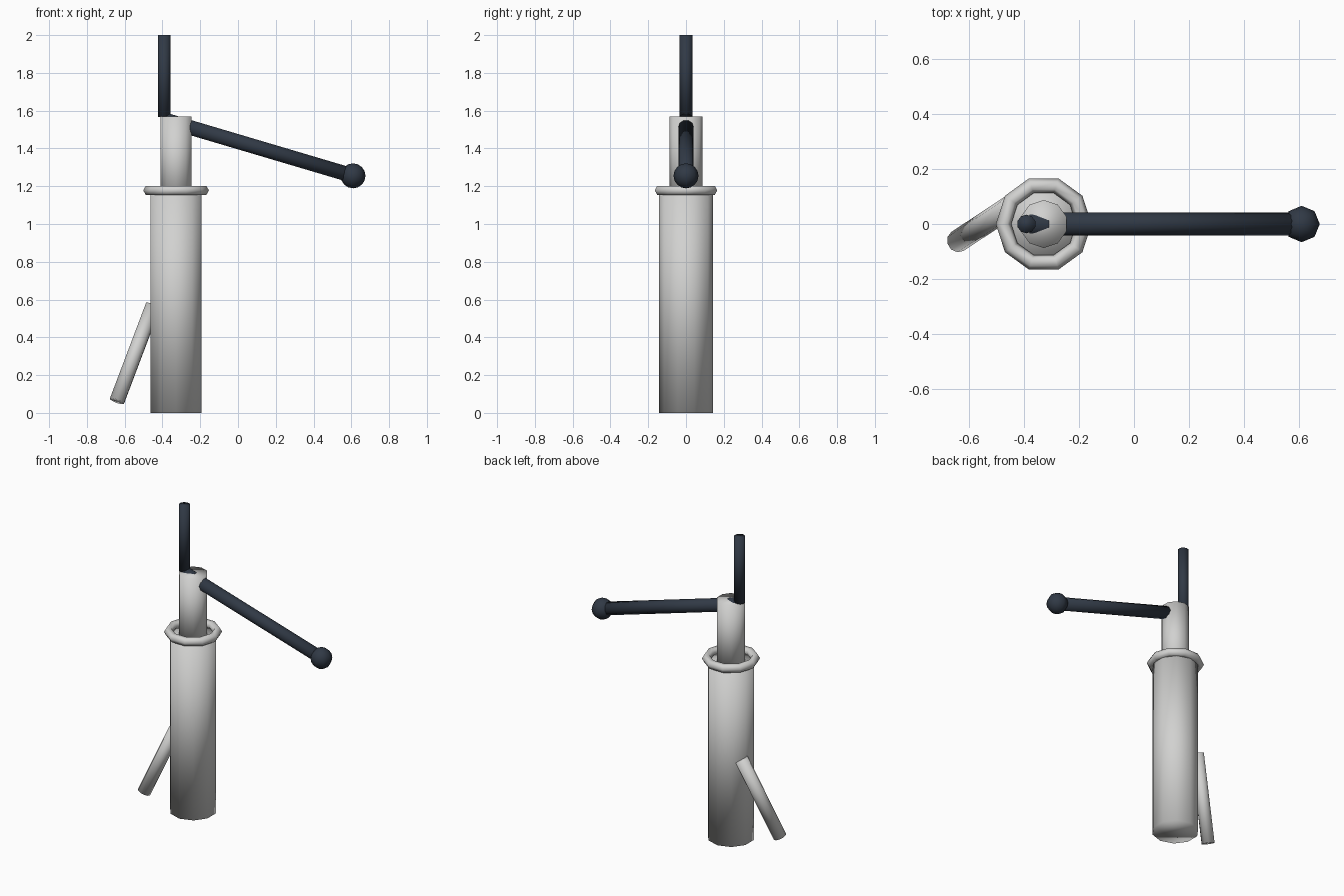
import bpy
from mathutils import Vector

cube = bpy.data.objects.get("Cube")
if cube:
    bpy.data.objects.remove(cube, do_unlink=True)


def make_material(name, colour):
    mat = bpy.data.materials.new(name)
    mat.use_nodes = True
    mat.diffuse_color = (*colour, 1)
    mat.node_tree.nodes["Principled BSDF"].inputs["Base Color"].default_value = (*colour, 1)
    return mat


light = make_material("light grey", (0.64, 0.64, 0.63))
dark = make_material("dark slate", (0.03, 0.041, 0.06))


def finish(name, mat):
    obj = bpy.context.object
    obj.name = name
    obj.data.materials.append(mat)
    bpy.ops.object.shade_smooth()
    return obj


def tube(name, start, end, radius, mat):
    """Ten-sided closed cylinder between two points."""
    start, end = Vector(start), Vector(end)
    axis = end - start
    bpy.ops.mesh.primitive_cylinder_add(vertices=10, radius=radius, depth=axis.length,
                                        location=(start + end) / 2)
    obj = finish(name, mat)
    obj.rotation_euler = axis.to_track_quat('Z', 'X').to_euler() if axis.xy.length else (0, 0, 0)
    return obj


X = -0.328  # pump axis

# Body and neck
tube("body", (X, 0, 0), (X, 0, 1.17), 0.143, light)
tube("neck", (X, 0, 1.1), (X, 0, 1.568), 0.087, light)

# Rim around the top of the body
bpy.ops.mesh.primitive_torus_add(major_segments=10, minor_segments=6, major_radius=0.146,
                                 minor_radius=0.028, location=(X, 0, 1.178))
finish("rim", light)

# Spout slanting down from the side
tube("spout", (-0.45, 0.063, 0.567), (-0.641, -0.063, 0.062), 0.041, light)

# Plunger rod, handle and its knob
tube("rod", (-0.391, 0, 1.566), (-0.391, 0, 2), 0.034, dark)
tube("handle", (-0.385, 0, 1.55), (0.61, 0, 1.255), 0.041, dark)
bpy.ops.mesh.primitive_uv_sphere_add(segments=8, ring_count=8, radius=0.066,
                                     location=(0.609, 0, 1.255))
finish("knob", dark)
